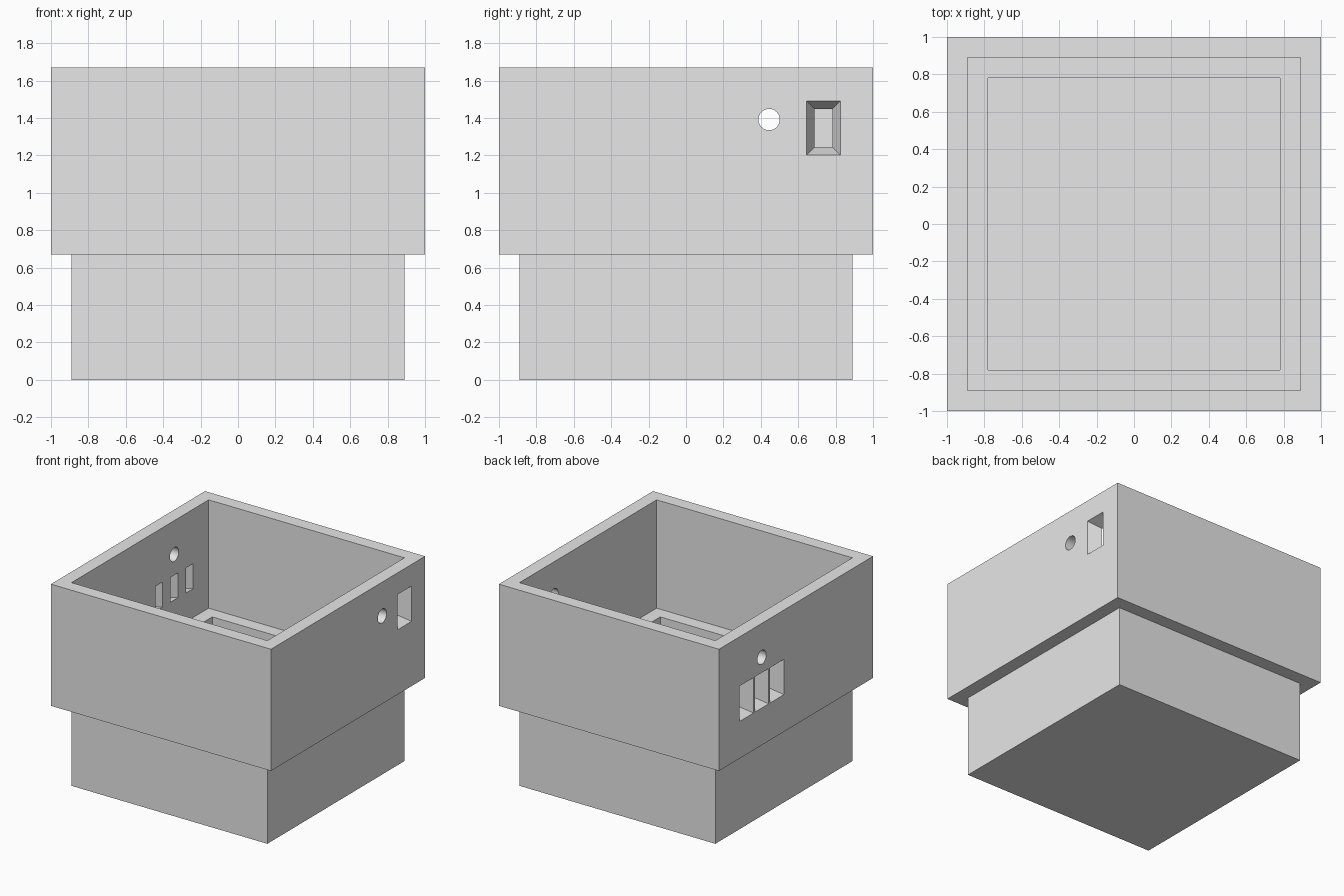
import bpy
import bmesh
from math import cos, sin, tau

if "Cube" in bpy.data.objects:
    bpy.data.objects.remove(bpy.data.objects["Cube"], do_unlink=True)

WALL = 0.11          # wall and floor thickness
OUTER, INNER = 1.0, 0.89
HOLE_Y, HOLE_Z = 0.444, 1.392

# Single grey material
grey = bpy.data.materials.new("plain grey")
grey.use_nodes = True
grey.diffuse_color = (0.8, 0.8, 0.8, 1)
grey.node_tree.nodes["Principled BSDF"].inputs["Base Color"].default_value = (0.8, 0.8, 0.8, 1)


def loft(bm, rings):
    """Skin a closed solid through rings of equal point count."""
    loops = [[bm.verts.new(p) for p in ring] for ring in rings]
    n = len(loops[0])
    for a, b in zip(loops, loops[1:]):
        for i in range(n):
            j = (i + 1) % n
            bm.faces.new((a[i], a[j], b[j], b[i]))
    bm.faces.new(loops[0][::-1])
    bm.faces.new(loops[-1])


def finish(bm, name):
    bmesh.ops.recalc_face_normals(bm, faces=bm.faces)
    mesh = bpy.data.meshes.new(name)
    bm.to_mesh(mesh)
    bm.free()
    mesh.materials.append(grey)
    obj = bpy.data.objects.new(name, mesh)
    bpy.context.collection.objects.link(obj)
    return obj


def square(half, z):
    return [(sx * half, sy * half, z) for sx, sy in ((-1, -1), (1, -1), (1, 1), (-1, 1))]


def slot(bm, side, y, z):
    """Opening that narrows evenly from the outer to the inner wall face."""
    rings = []
    for t in (-0.3, 1.3):
        x = side * (OUTER - t * WALL)
        w = 0.09 - 0.0425 * t
        h = 0.145 - 0.0425 * t
        rings.append([(x, y + a * w, z + b * h) for a, b in ((-1, -1), (1, -1), (1, 1), (-1, 1))])
    loft(bm, rings)


def round_hole(bm, side, radius=0.057, count=48):
    rings = []
    for x in (OUTER + 0.05, INNER - 0.05):
        rings.append([(side * x, HOLE_Y + radius * cos(tau * i / count),
                       HOLE_Z + radius * sin(tau * i / count)) for i in range(count)])
    loft(bm, rings)


# Stepped open box: outside going up, over the rim, then down the inside
bm = bmesh.new()
profile = [(0.89, 0), (0.89, 0.67), (OUTER, 0.67), (OUTER, 1.67),
           (INNER, 1.67), (INNER, 0.78), (0.78, 0.78), (0.78, WALL)]
loft(bm, [square(half, z) for half, z in profile])
box = finish(bm, "stepped_box")

# Openings: one slot and a hole at +x, three slots and a hole at -x
bm = bmesh.new()
slot(bm, 1, 0.735, 1.347)
for i in (-1, 0, 1):
    slot(bm, -1, HOLE_Y + i * 0.198, 1.12)
for side in (-1, 1):
    round_hole(bm, side)
cutter = finish(bm, "opening_cutter")
cutter.hide_render = True

cut = box.modifiers.new("openings", "BOOLEAN")
cut.operation = "DIFFERENCE"
cut.solver = "EXACT"
cut.object = cutter
bpy.ops.object.select_all(action="DESELECT")
bpy.context.view_layer.objects.active = box
box.select_set(True)
bpy.ops.object.modifier_apply(modifier=cut.name)
bpy.data.objects.remove(cutter, do_unlink=True)
